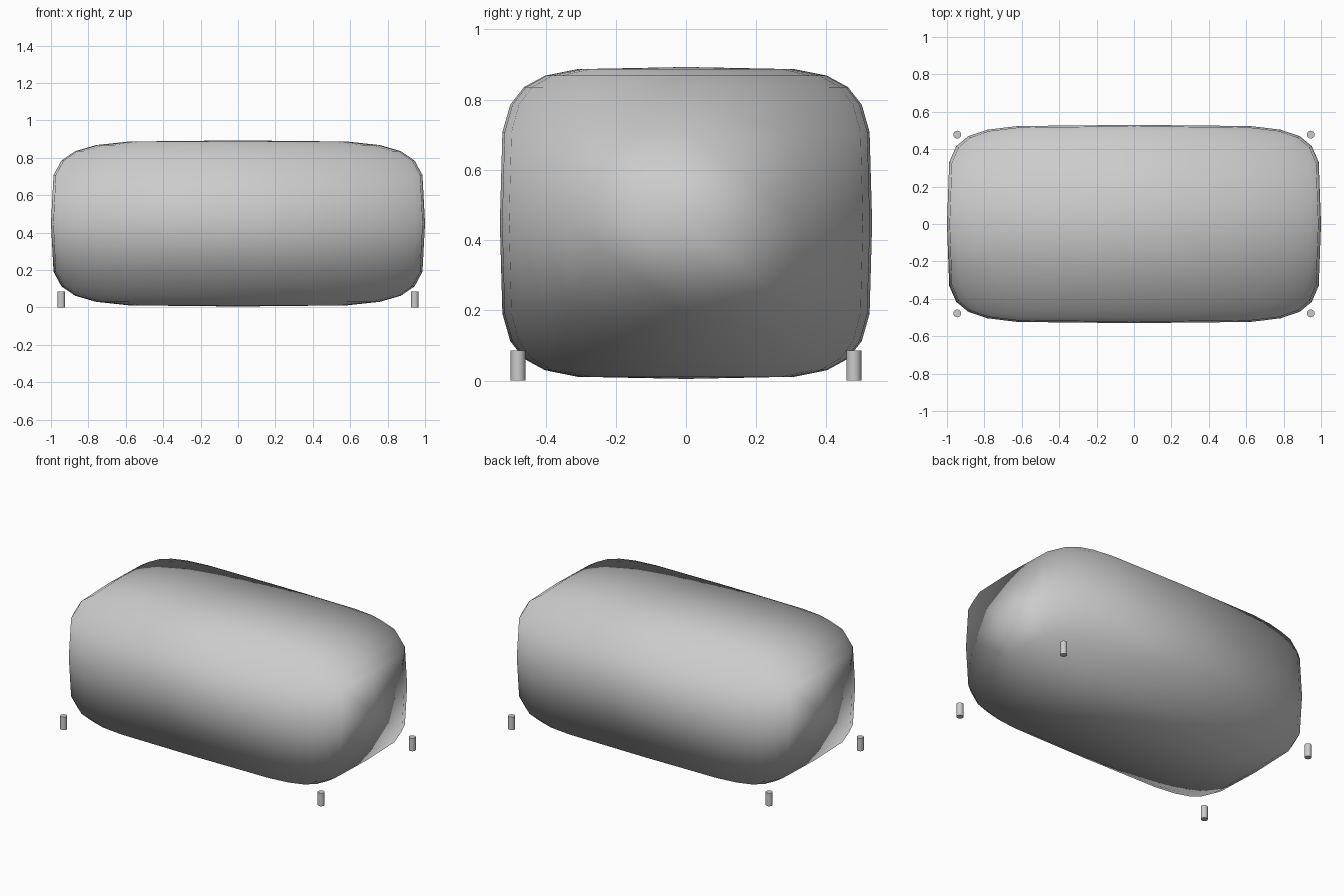
import bpy
import math
from mathutils import Vector

if "Cube" in bpy.data.objects:
    bpy.data.objects.remove(bpy.data.objects["Cube"])

HALF = Vector((1.0, 0.53, 0.444))   # half sizes of the cushion
MID_Z = 0.449
E_LAT, E_LON = 0.40, 0.35           # squareness of the two sections


def spow(v, e):
    v = round(v, 5)
    return math.copysign(abs(v) ** e, v) if v else 0.0


# Cushion body: a globe squared off into a soft box
bpy.ops.mesh.primitive_uv_sphere_add(segments=24, ring_count=12, radius=1)
body = bpy.context.object
body.name = "cushion_body"
mesh = body.data
for v in mesh.vertices:
    x, y, z = v.co
    r = math.hypot(x, y)
    lon = (x / r, y / r) if r > 1e-4 else (0.0, 0.0)
    ring = spow(r, E_LAT)
    v.co = (HALF.x * ring * spow(lon[0], E_LON),
            HALF.y * ring * spow(lon[1], E_LON),
            HALF.z * spow(z, E_LAT))

# Pillowy shading: normals of the enclosing ellipsoid
bpy.ops.object.shade_smooth()
normals = [Vector([c / h ** 2 for c, h in zip(v.co, HALF)]).normalized()
           for v in mesh.vertices]
mesh.normals_split_custom_set_from_vertices(normals)
body.location.z = MID_Z

# Four small round feet at the corners
for sx, side in ((-1, "left"), (1, "right")):
    for sy, end in ((-1, "front"), (1, "back")):
        bpy.ops.mesh.primitive_cylinder_add(
            vertices=16, radius=0.021, depth=0.086,
            location=(sx * 0.945, sy * 0.478, 0.043))
        foot = bpy.context.object
        foot.name = f"{end}_{side}_foot"
        bpy.ops.object.shade_smooth_by_angle(angle=math.radians(40))
